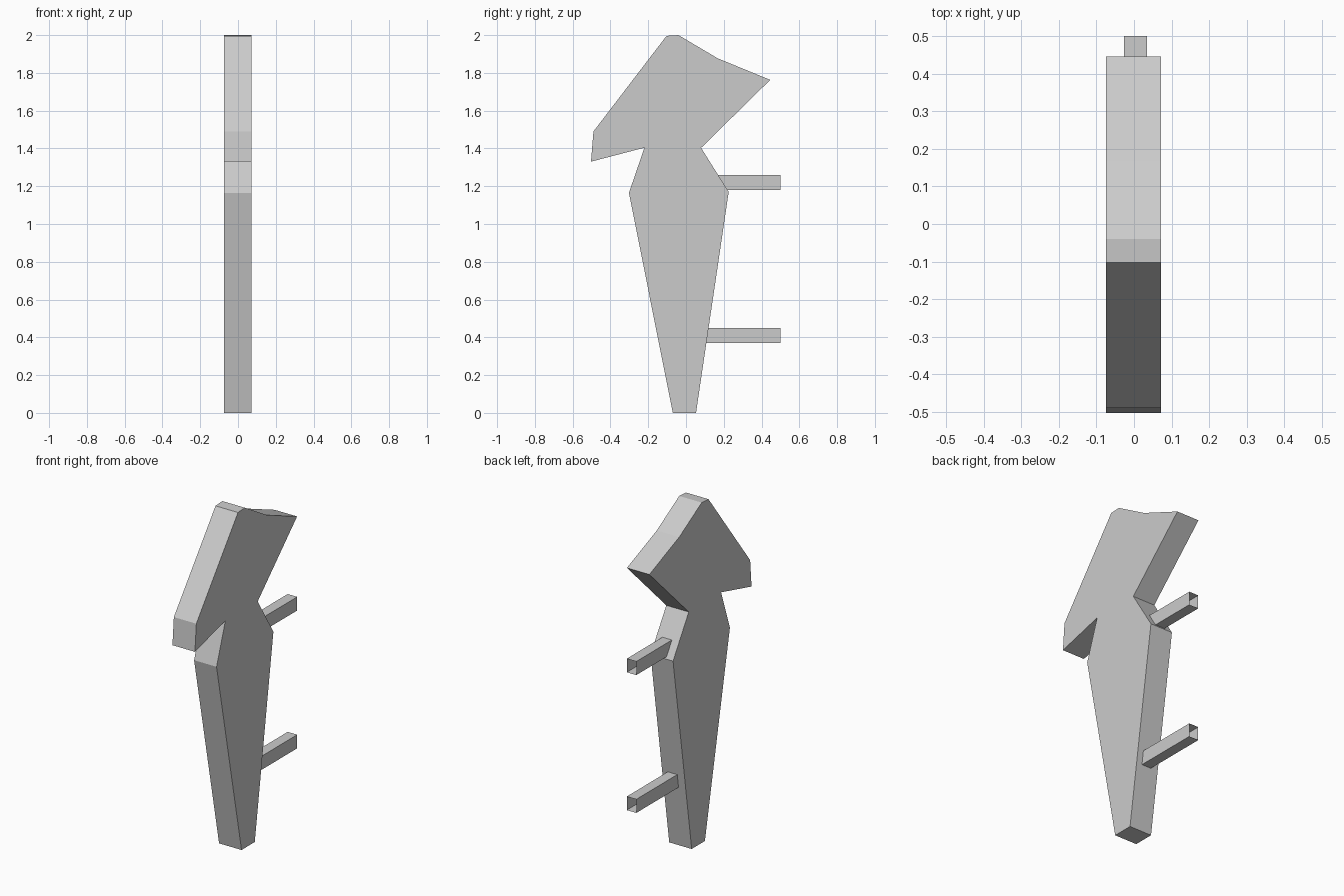
import bpy

if "Cube" in bpy.data.objects:
    bpy.data.objects.remove(bpy.data.objects["Cube"])


def make_object(name, verts, faces):
    mesh = bpy.data.meshes.new(name)
    mesh.from_pydata(verts, [], faces)
    mesh.update()
    obj = bpy.data.objects.new(name, mesh)
    bpy.context.collection.objects.link(obj)
    return obj


def extrude_x(name, profile, x0, x1):
    """Solid plate from a counter-clockwise (y, z) outline."""
    n = len(profile)
    verts = [(x, y, z) for x in (x0, x1) for y, z in profile]
    faces = [tuple(reversed(range(n))), tuple(range(n, 2 * n))]
    faces += [(i, (i + 1) % n, n + (i + 1) % n, n + i) for i in range(n)]
    return make_object(name, verts, faces)


def peg(name, z0, z1, y_low, y_high, y_end=0.5, x0=-0.027, x1=0.035):
    """Square tube with open ends; its root follows the slope of the plate."""
    root = [(x0, y_low, z0), (x1, y_low, z0), (x1, y_high, z1), (x0, y_high, z1)]
    tip = [(x, y_end, z) for x, _, z in root]
    faces = [(i, (i + 1) % 4, 4 + (i + 1) % 4, 4 + i)[::-1] for i in range(4)]
    return make_object(name, root + tip, faces)


# Flat plate: tapered lower shaft, narrow neck and angular head
outline = [
    (-0.07, 0.0), (0.053, 0.0), (0.226, 1.17), (0.08, 1.403),
    (0.446, 1.763), (0.168, 1.877), (-0.04, 2.0), (-0.103, 1.996),
    (-0.49, 1.49), (-0.503, 1.33), (-0.22, 1.404), (-0.302, 1.165),
]
extrude_x("body_plate", outline, -0.074, 0.072)

# Two mounting pegs at the back
peg("upper_peg", 1.18, 1.26, 0.21, 0.16)
peg("lower_peg", 0.37, 0.45, 0.10, 0.11)
